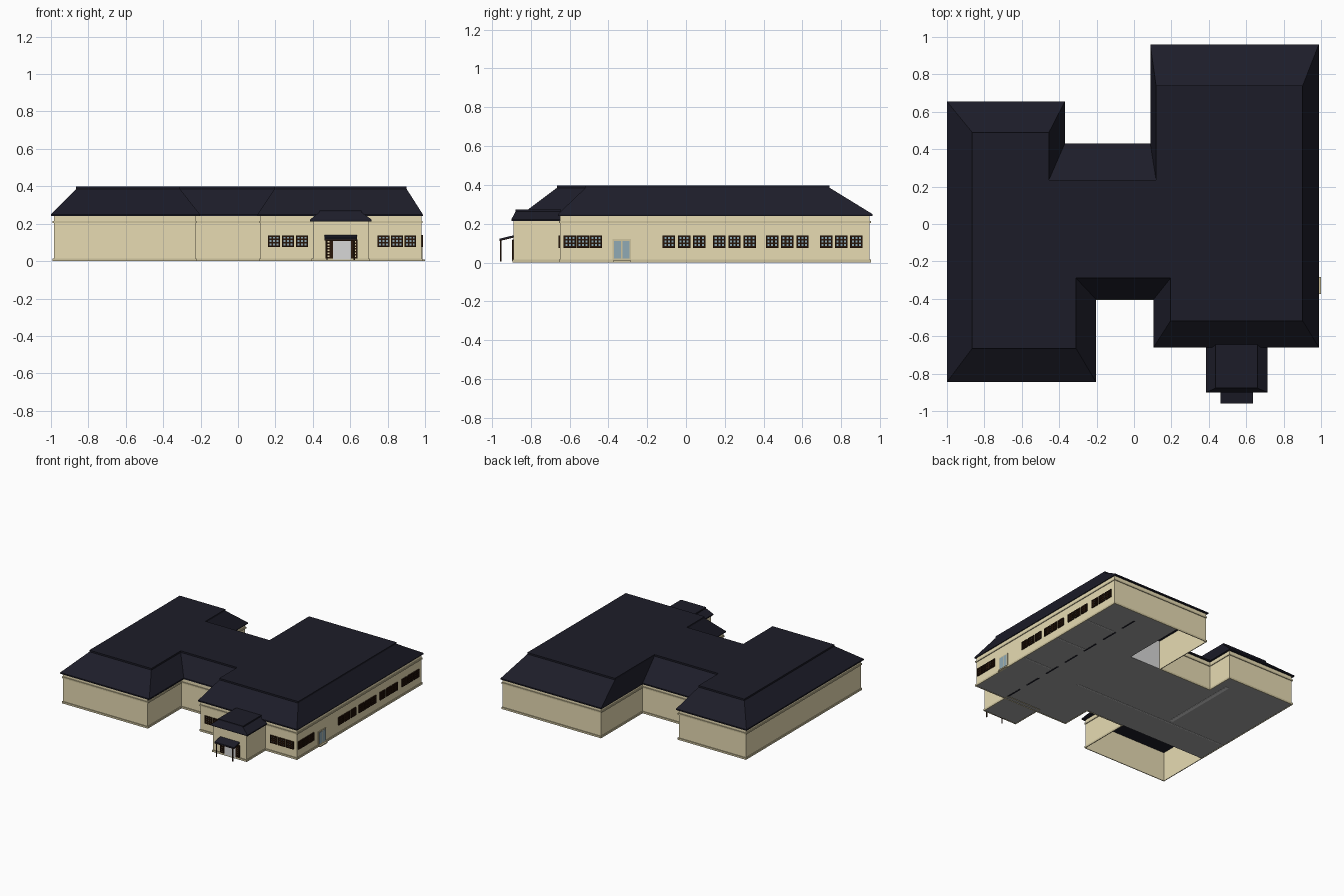
import bpy, bmesh

if "Cube" in bpy.data.objects:
    bpy.data.objects.remove(bpy.data.objects["Cube"])

def material(name, r, g, b):
    m = bpy.data.materials.new(name)
    m.diffuse_color = (r, g, b, 1)
    m.use_nodes = True
    m.node_tree.nodes["Principled BSDF"].inputs["Base Color"].default_value = m.diffuse_color
    return m

WALL = material("cream_wall", 0.80, 0.71, 0.45)
TRIM = material("tan_trim", 0.62, 0.55, 0.34)
ROOF = material("dark_slate", 0.012, 0.012, 0.022)
BROWN = material("dark_brown", 0.022, 0.008, 0.003)
GLASS = material("blue_grey_glass", 0.28, 0.40, 0.46)
FLOOR = material("dark_grey_floor", 0.36, 0.36, 0.36)
PALE = material("pale_grey", 0.68, 0.68, 0.68)

def finish(name, bm, mat):
    bmesh.ops.recalc_face_normals(bm, faces=bm.faces)
    me = bpy.data.meshes.new(name)
    bm.to_mesh(me)
    bm.free()
    me.materials.append(mat)
    ob = bpy.data.objects.new(name, me)
    bpy.context.collection.objects.link(ob)
    return ob

def add_box(bm, x0, x1, y0, y1, z0, z1):
    v = bmesh.ops.create_cube(bm, size=1)["verts"]
    for p in v:
        p.co = (x1 if p.co.x > 0 else x0, y1 if p.co.y > 0 else y0, z1 if p.co.z > 0 else z0)

def box(name, mat, *bounds):
    bm = bmesh.new()
    add_box(bm, *bounds)
    return finish(name, bm, mat)

def rings(name, mat, layers, caps=True):
    """Bridge a stack of (outline, z) rings."""
    bm = bmesh.new()
    loops = [[bm.verts.new((x, y, z)) for x, y in pts] for pts, z in layers]
    n = len(loops[0])
    for a, b in zip(loops, loops[1:]):
        for i in range(n):
            j = (i + 1) % n
            bm.faces.new((a[i], a[j], b[j], b[i]))
    if caps:
        bm.faces.new(loops[0])
        bm.faces.new(loops[-1])
    return finish(name, bm, mat)

def offset(pts, d):
    """Grow a clockwise right-angled outline by d."""
    out = []
    for i, (x, y) in enumerate(pts):
        px, py = pts[i - 1]
        nx, ny = pts[(i + 1) % len(pts)]
        ox = oy = 0
        for ex, ey in ((x - px, y - py), (nx - x, ny - y)):
            if abs(ex) > abs(ey):
                oy = d if ex > 0 else -d
            else:
                ox = -d if ey > 0 else d
        out.append((x + ox, y + oy))
    return out

# Main outlines, clockwise from the back left corner
eave = [(-1, .655), (-.37, .655), (-.37, .43), (.087, .43), (.087, .96), (.988, .96),
        (.988, -.659), (.105, -.659), (.105, -.403), (-.203, -.403), (-.203, -.845), (-1, -.845)]
ridge = [(-.865, .49), (-.455, .49), (-.455, .235), (.118, .235), (.118, .74), (.902, .74),
         (.902, -.518), (.195, -.518), (.195, -.29), (-.31, -.29), (-.31, -.665), (-.865, -.665)]
wall = [(-.985, .642), (-.385, .642), (-.385, .415), (.10, .415), (.10, .946), (.980, .946),
        (.980, -.648), (.12, -.648), (.12, -.400), (-.228, -.400), (-.228, -.83), (-.985, -.83)]

# Main walls, trims and roof
rings("main_walls", WALL, [(wall, 0), (wall, .245)], caps=False)
for name, z0, z1, d in (("base_trim", 0, .015, .006), ("cornice_trim", .203, .215, .006)):
    o = offset(wall, d)
    rings(name, TRIM, [(wall, z0), (o, z0), (o, z1), (wall, z1)], caps=False)
rings("main_roof", ROOF, [(eave, .24), (eave, .25), (ridge, .385), (ridge, .398)])

# Floor slab, open under the front of the left wing and the back inner corner
floor = wall[:3] + [(.38, .415), (.38, .946)] + wall[5:9] + [wall[9], (wall[11][0], wall[9][1])]
rings("floor_slab", FLOOR, [(floor, .003), (floor, .009)])
box("inner_partition", PALE, .10, .38, .408, .415, .003, .24)

# Joints on the underside of the floor
bm = bmesh.new()
add_box(bm, -.475, -.445, -.12, .53, .001, .006)
for x0, x1, y in ((-.98, .42, -.15), (.71, .97, .62), (.71, .97, .28), (.71, .97, -.10)):
    add_box(bm, x0, x1, y - .005, y + .005, .001, .006)
finish("floor_joints", bm, PALE)
bm = bmesh.new()
for i in range(7):
    add_box(bm, .694, .706, -.62 + i * .22, -.48 + i * .22, .001, .006)
finish("floor_gaps", bm, ROOF)

# Entry block
e_eave = [(.385, -.62), (.715, -.62), (.715, -.90), (.385, -.90)]
e_top = [(.435, -.645), (.66, -.645), (.66, -.878), (.435, -.878)]
e_wall = [(.40, -.62), (.698, -.62), (.698, -.888), (.40, -.888)]
rings("entry_walls", WALL, [(e_wall, .006), (e_wall, .217)])
e_base = offset(e_wall, .006)
rings("entry_base_trim", TRIM, [(e_wall, 0), (e_base, 0), (e_base, .015), (e_wall, .015)], caps=False)
rings("entry_roof", ROOF, [(e_eave, .213), (e_eave, .222), (e_top, .262), (e_top, .272)])
box("entry_floor", FLOOR, .40, .698, -.888, -.648, .003, .005)

def plate(bm, side, pos, a0, a1, z0, z1, depth):
    """Thin plate on the front (-y) or right (+x) wall plane at pos."""
    if side == "front":
        add_box(bm, a0, a1, pos - depth, pos, z0, z1)
    else:
        add_box(bm, pos, pos + depth, a0, a1, z0, z1)

def windows(name, side, pos, spans, z0, z1, cols, rows, glass=GLASS, bar=.008):
    """Glass plates behind a raised grid of bars."""
    frame, panes = bmesh.new(), bmesh.new()
    for a0, a1 in spans:
        plate(panes, side, pos, a0, a1, z0, z1, .001)
        for c in range(cols + 1):
            a = a0 + (a1 - a0 - bar) * c / cols
            plate(frame, side, pos, a, a + bar, z0, z1, .009)
        for r in range(rows + 1):
            z = z0 + (z1 - z0 - bar) * r / rows
            plate(frame, side, pos, a0, a1, z, z + bar, .0085)
    finish(name + "_frames", frame, BROWN)
    finish(name + "_glass", panes, glass)

def triple(start, step, width=.064):
    return [(start + i * step, start + i * step + width) for i in range(3)]

# Window groups of three
front_y, right_x = wall[6][1], wall[6][0]
windows("front_windows", "front", front_y, triple(.16, .075) + triple(.745, .072), .076, .138, 3, 3)
side_spans = triple(-.63, .067)
for start in (-.12, .14, .412, .69):
    side_spans += triple(start, .078)
windows("side_windows", "right", right_x, side_spans, .076, .139, 3, 3)

# Side door: frame, two glass leaves, step
bm = bmesh.new()
plate(bm, "right", right_x, -.378, -.284, .01, .12, .006)
finish("side_door_frame", bm, TRIM)
bm = bmesh.new()
for a in (-.370, -.327):
    plate(bm, "right", right_x, a, a + .036, .02, .112, .0075)
finish("side_door_glass", bm, GLASS)
box("side_door_step", TRIM, right_x, 1.0, -.375, -.284, 0, .01)

# Entry door with flanking narrow lights
bm = bmesh.new()
plate(bm, "front", -.888, .497, .615, .005, .118, .006)
finish("entry_door_frame", bm, BROWN)
bm = bmesh.new()
plate(bm, "front", -.888, .507, .605, .008, .108, .008)
finish("entry_door", bm, PALE)
windows("entry_sidelights", "front", -.888, [(.468, .496), (.612, .638)], .015, .115, 1, 6, WALL)

# Sloping canopy on two posts
def canopy(name, mat, lift, thick):
    bm = bmesh.new()
    add_box(bm, .462, .637, -.96, -.885, 0, thick)
    for v in bm.verts:
        v.co.z += lift + (v.co.y + .96) / .075 * .018
    finish(name, bm, mat)
canopy("canopy_underside", BROWN, .111, .004)
canopy("canopy_roof", ROOF, .115, .008)
bm = bmesh.new()
for x in (.472, .618):
    add_box(bm, x, x + .007, -.958, -.951, .005, .114)
finish("canopy_posts", bm, BROWN)
